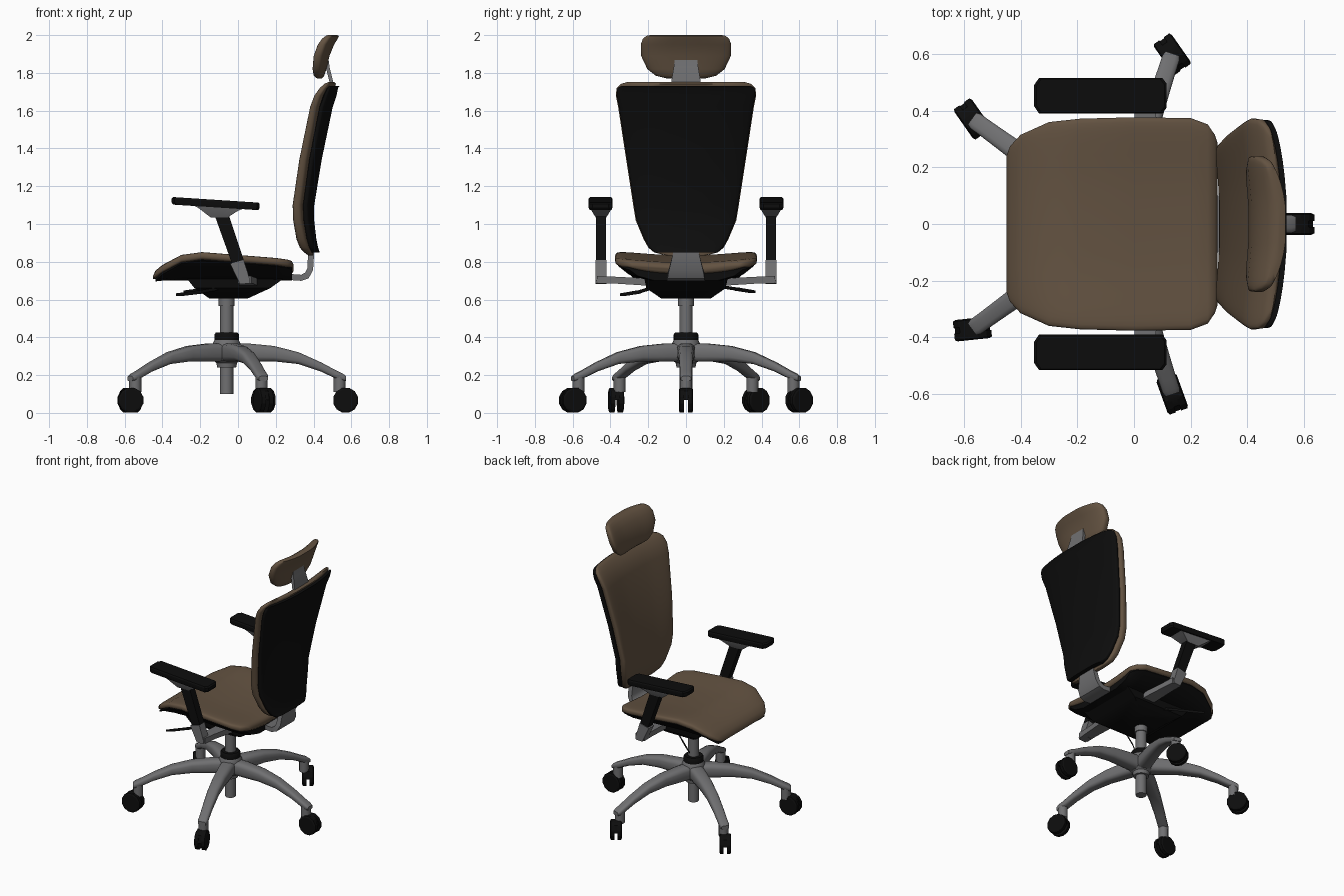
import bpy, bmesh, math
from mathutils import Vector, Matrix

if "Cube" in bpy.data.objects:
    bpy.data.objects.remove(bpy.data.objects["Cube"])


def material(name, r, g, b):
    m = bpy.data.materials.new(name)
    m.diffuse_color = (r, g, b, 1)
    m.use_nodes = True
    m.node_tree.nodes["Principled BSDF"].inputs["Base Color"].default_value = m.diffuse_color
    return m


BROWN = material("brown_leather", 0.125, 0.085, 0.053)
BLACK = material("black_plastic", 0.004, 0.004, 0.004)
GREY = material("grey_metal", 0.16, 0.16, 0.165)
CX = -0.06  # column axis


def loft(name, rings, mat, angle=35):
    """Skin a list of equal-length rings and cap both ends."""
    bm = bmesh.new()
    vs = [[bm.verts.new(p) for p in r] for r in rings]
    n = len(rings[0])
    for a, b in zip(vs, vs[1:]):
        for i in range(n):
            j = (i + 1) % n
            bm.faces.new((a[i], a[j], b[j], b[i]))
    bm.faces.new(vs[0])
    bm.faces.new(vs[-1])
    bmesh.ops.recalc_face_normals(bm, faces=bm.faces)
    me = bpy.data.meshes.new(name)
    bm.to_mesh(me)
    bm.free()
    me.materials.append(mat)
    me.shade_smooth()
    me.set_sharp_from_angle(angle=math.radians(angle))
    ob = bpy.data.objects.new(name, me)
    bpy.context.collection.objects.link(ob)
    return ob


def superellipse(n, power):
    out = []
    for i in range(n):
        a = 2 * math.pi * (i + 0.5) / n
        c, s = math.cos(a), math.sin(a)
        out.append((math.copysign(abs(c) ** power, c), math.copysign(abs(s) ** power, s)))
    return out


def pad(name, stations, place, mat):
    """Cushion: stations of (position, face, thickness, half width, dish)."""
    sec = superellipse(36, 0.5)
    rings = [[place(s, w * u, d * (1 - u * u) + t * (1 - v) / 2, f) for u, v in sec]
             for s, f, t, w, d in stations]
    return loft(name, rings, mat, 60)


def turned(name, profile, mat, n=24, x=CX, y=0):
    """Round part from (radius, z) profile."""
    return loft(name, [[(x + r * math.cos(2 * math.pi * i / n), y + r * math.sin(2 * math.pi * i / n), z)
                        for i in range(n)] for r, z in profile], mat)


def prism(name, pts, y0, y1, mat):
    """Side outline (x, z) extruded in y."""
    return loft(name, [[(x, y, z) for x, z in pts] for y in (y0, y1)], mat)


def bar(name, path, mat):
    """Rectangular bar through (centre, half size a, half size b, axis a, axis b)."""
    return loft(name, [[Vector(c) + Vector(A) * (a * i) + Vector(B) * (b * j)
                        for i, j in ((-1, -1), (1, -1), (1, 1), (-1, 1))]
                       for c, a, b, A, B in path], mat)


# Seat cushion and the black tub under it
seat = [(-.45, .725, .015, .24, 0), (-.437, .757, .045, .275, .005), (-.40, .79, .055, .315, .01),
        (-.30, .847, .06, .36, .02), (-.19, .864, .062, .372, .03), (0, .85, .062, .377, .035),
        (.2, .834, .062, .374, .035), (.26, .825, .062, .352, .03), (.285, .815, .05, .315, .03),
        (.295, .79, .02, .285, .02)]
pad("seat_cushion", seat, lambda s, y, d, f: (s, y, f - d), BROWN)
rings = []
for x, zt, t, w, d in seat[1:-1]:
    e, b = zt - .045, min(.70, zt - .055)
    w -= .015
    rings.append([(x, -w, e), (x, -w, e - .012), (x, -w * .85, (e + b) / 2 - .01), (x, -w * .55, b),
                  (x, w * .55, b), (x, w * .85, (e + b) / 2 - .01), (x, w, e - .012), (x, w, e),
                  (x, 0, e - d)])
loft("seat_tub", rings, BLACK)

# Tilt mechanism below the seat
loft("tilt_mechanism", [[(x0, -w, z), (x1, -w, z), (x1, w, z), (x0, w, z)] for x0, x1, w, z in
                        ((-.15, .05, .13, .605), (-.23, .17, .21, .66), (-.27, .24, .22, .71))], BLACK)

# Control levers with flat paddles
for s, tip in ((-1, (-.20, -.25, .64)), (1, (-.16, .27, .655))):
    root, tip = Vector((0, .14 * s, .675)), Vector(tip)
    end = tip + Vector((-.11, .085 * s, -.014))
    side = Vector((.6, .8 * s, 0)).cross(Vector((0, 0, 1))).normalized()
    up = Vector((0, 0, 1))
    bar("lever", [(root, .008, .008, side, up), (tip, .008, .008, side, up),
                  (tip, .02, .008, side, up), (end, .022, .007, side, up)], BLACK)

# Backrest: padded front and black rear shell
back = [(.832, .375, .02, .10, 0), (.85, .345, .05, .17, .005), (.875, .32, .062, .20, .01),
        (.92, .30, .068, .225, .015), (1.02, .28, .07, .267, .022), (1.1, .276, .07, .28, .027),
        (1.34, .31, .068, .317, .035), (1.62, .367, .065, .36, .04), (1.68, .39, .062, .372, .04),
        (1.72, .42, .055, .368, .04), (1.742, .447, .04, .345, .035), (1.752, .475, .015, .31, .02)]
pad("back_cushion", back, lambda s, y, d, f: (f + d, y, s), BROWN)
shell = []
for z, f, t, w, d in back[1:-1]:
    depth = .045 if z < 1.7 else .03
    shell.append((min(z, 1.73), f + t - .012, depth, w - .004, d))
pad("back_shell", shell, lambda s, y, d, f: (f + d, y, s), BLACK)

# Headrest
head = [(1.77, .415, .02, .10, .01), (1.785, .393, .05, .16, .015), (1.82, .383, .065, .205, .022),
        (1.89, .387, .07, .238, .03), (1.95, .408, .068, .24, .036), (1.982, .432, .06, .228, .04),
        (1.996, .453, .045, .21, .04), (2.0, .468, .02, .19, .04)]
pad("headrest", head, lambda s, y, d, f: (f + d, y, s), BROWN)
X, Y, Z = (1, 0, 0), (0, 1, 0), (0, 0, 1)
bar("headrest_bracket", [((.465, 0, 1.90), .01, .055, X, Y), ((.475, 0, 1.83), .01, .065, X, Y),
                         ((.497, 0, 1.74), .01, .08, X, Y), ((.495, 0, 1.69), .01, .08, X, Y)], GREY)

# Curved support joining seat and back
bar("back_support", [((.20, 0, .725), .016, .10, Z, Y), ((.335, 0, .715), .016, .10, Z, Y),
                     ((.365, 0, .728), .018, .098, (-.5, 0, .85), Y),
                     ((.382, 0, .76), .016, .09, (-.95, 0, .3), Y),
                     ((.388, 0, .86), .016, .065, (-1, 0, 0), Y)], GREY)

# Armrests, one per side
for s in (1, -1):
    plan = [(-.335, .39), (.1, .39), (.115, .41), (.115, .495), (.1, .515), (-.335, .515),
            (-.352, .49), (-.352, .415)]
    rings = []
    for k, dz in ((.93, -.04), (1, -.028), (1, -.008), (.93, 0)):
        ring = []
        for x, y in plan:
            px, py = -.118 + (x + .118) * (k + 1) / 2, .453 + (y - .453) * k
            ring.append((px, s * py, 1.143 - .065 * (px + .35) + dz))
        rings.append(ring)
    loft("armrest_pad", rings, BLACK, 25)
    loft("armrest_mount", [[(x0, s * (.45 - w), z0), (x1, s * (.45 - w), z1),
                            (x1, s * (.45 + w), z1), (x0, s * (.45 + w), z0)]
                           for x0, x1, w, z0, z1 in ((-.24, .04, .055, 1.1, 1.085),
                                                     (-.21, 0, .05, 1.085, 1.07),
                                                     (-.145, -.055, .028, 1.035, 1.035))], GREY)
    prism("armrest_post", [(-.125, 1.05), (-.05, 1.05), (.03, .81), (.022, .785), (-.03, .785)],
          s * .424, s * .476, BLACK)
    prism("armrest_sleeve", [(-.042, .79), (.03, .81), (.065, .70), (.06, .685), (.01, .682)],
          s * .42, s * .48, GREY)
    bar("armrest_crossbar", [((.035, s * .47, .705), .035, .02, X, Z),
                             ((.04, s * .38, .703), .038, .018, X, Z),
                             ((.06, s * .15, .69), .05, .02, X, Z)], GREY)

# Gas column
turned("gas_column", [(.035, .10), (.035, .26), (.035, .59)], GREY)
turned("column_top", [(.042, .565), (.042, .61)], GREY)
turned("column_collar", [(.055, .35), (.065, .375), (.065, .415), (.058, .425)], BLACK)
turned("base_hub", [(.05, .24), (.055, .265), (.075, .28), (.075, .365), (.065, .385)], GREY)

# Five-arm base with twin-wheel casters (each swivelled to its own heading)
leg = [(.02, .37, .27, .05), (.12, .368, .27, .048), (.25, .355, .272, .043), (.38, .322, .258, .038),
       (.50, .268, .218, .034), (.58, .225, .18, .032), (.615, .208, .17, .032), (.632, .195, .168, .026)]
sec = superellipse(12, 0.6)
for i, heading in enumerate((0, 125, 125, 6, 110)):
    ang = 2 * math.pi * i / 5
    to_leg = Matrix.Translation((CX, 0, 0)) @ Matrix.Rotation(ang, 4, 'Z')
    loft("base_leg", [[to_leg @ Vector((r, w * u, (a + b) / 2 + (a - b) / 2 * v)) for u, v in sec]
                      for r, a, b, w in leg], GREY, 50)
    foot = to_leg @ Vector((.598, 0, 0))
    turned("caster_stem", [(.032, .11), (.032, .19)], GREY, 12, foot.x, foot.y)
    hub = to_leg @ Vector((.63, 0, .067))
    turn = Matrix.Translation(hub) @ Matrix.Rotation(math.radians(heading), 4, 'Z')
    for s in (1, -1):
        loft("caster_wheel", [[turn @ Vector((r * math.cos(math.pi * (k + .5) / 6), s * y,
                                              r * math.sin(math.pi * (k + .5) / 6))) for k in range(12)]
                              for r, y in ((.068, .01), (.068, .033), (.058, .038))], BLACK, 25)
    loft("caster_hood", [[turn @ Vector((x, y, z)) for x, z in
                          ((-.062, 0), (.062, 0), (.045, .048), (.018, .066), (-.018, .066), (-.045, .048))]
                         for y in (-.02, .02)], BLACK)
